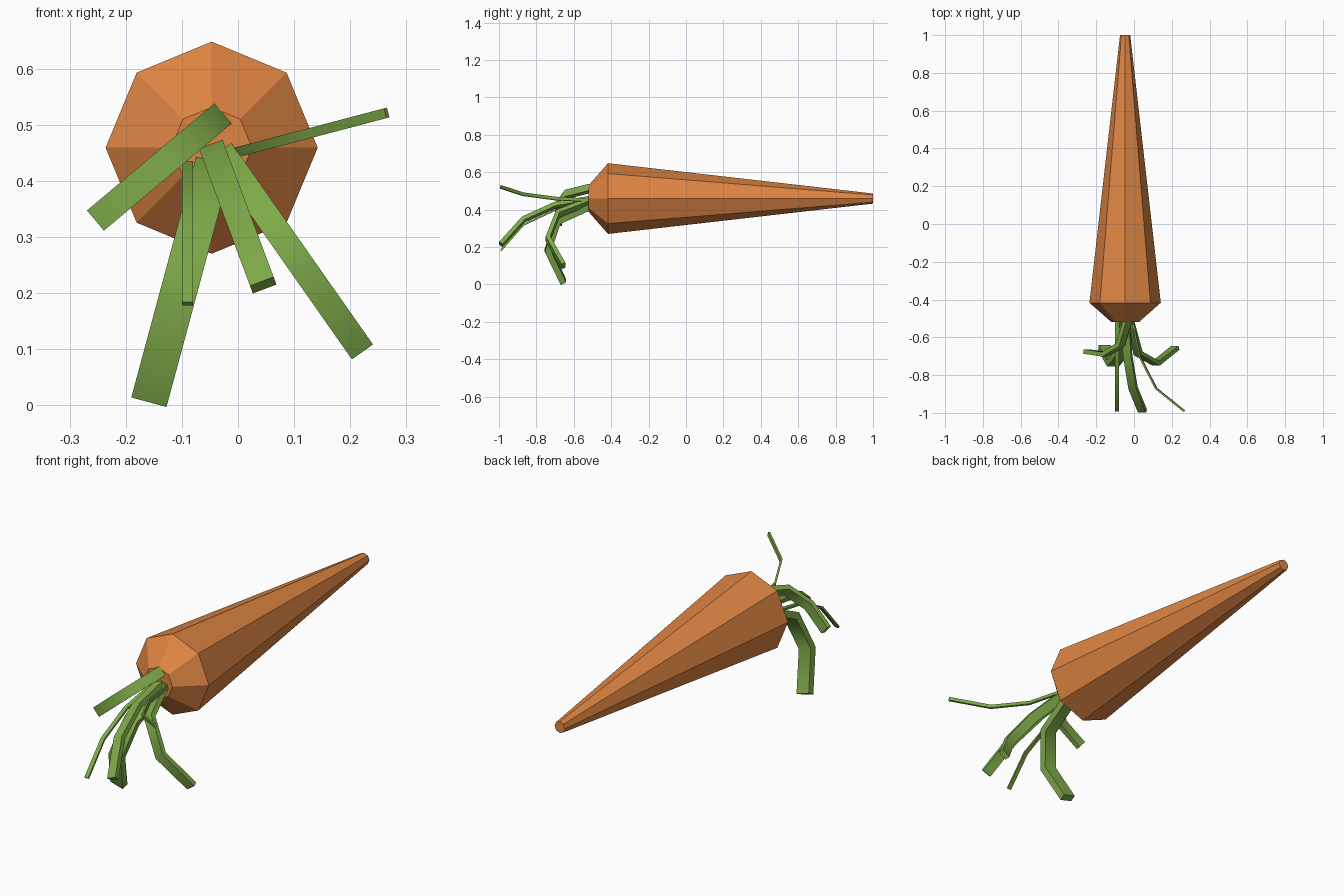
import bpy, bmesh, math
from mathutils import Vector

if "Cube" in bpy.data.objects:
    bpy.data.objects.remove(bpy.data.objects["Cube"])


def material(name, color):
    m = bpy.data.materials.new(name)
    m.diffuse_color = (*color, 1)
    m.use_nodes = True
    m.node_tree.nodes["Principled BSDF"].inputs["Base Color"].default_value = m.diffuse_color
    return m


ORANGE = material("carrot orange", (0.74, 0.235, 0.056))
GREEN = material("leaf green", (0.21, 0.40, 0.067))


def loft(name, rings, mat, smooth_angle=None):
    """Skin a list of equal-sized point rings and cap both ends."""
    bm = bmesh.new()
    loops = [[bm.verts.new(p) for p in ring] for ring in rings]
    n = len(loops[0])
    for a, b in zip(loops, loops[1:]):
        for i in range(n):
            j = (i + 1) % n
            bm.faces.new((a[i], a[j], b[j], b[i]))
    bm.faces.new(loops[0])
    bm.faces.new(loops[-1])
    bmesh.ops.recalc_face_normals(bm, faces=bm.faces)
    mesh = bpy.data.meshes.new(name)
    bm.to_mesh(mesh)
    bm.free()
    mesh.materials.append(mat)
    if smooth_angle:
        mesh.shade_smooth()
        mesh.set_sharp_from_angle(angle=smooth_angle)
    obj = bpy.data.objects.new(name, mesh)
    bpy.context.collection.objects.link(obj)
    return obj


# Root: eight-sided taper lying along y
CX, CZ = -0.047, 0.459
profile = [(-0.52, 0.072), (-0.417, 0.189), (1.0, 0.027)]
loft("carrot_root",
     [[(CX + r * math.cos(i * math.pi / 4), y, CZ + r * math.sin(i * math.pi / 4))
       for i in range(8)] for y, r in profile], ORANGE)


# Stems: rectangular strips that bend in the plane of y and their outward direction
def stem(name, start, end, width, bend):
    s, e = Vector((start[0], 0, start[1])), Vector((end[0], 0, end[1]))
    forward = Vector((0, 1, 0))
    side = (e - s).normalized().cross(forward)
    path = [s.lerp(e, f) + forward * y for y, f in bend]
    rings = []
    for i, p in enumerate(path):
        before = (p - path[i - 1]).normalized() if i else None
        after = (path[i + 1] - p).normalized() if i < len(path) - 1 else None
        tangent = ((before or after) + (after or before)).normalized()
        miter = tangent.dot(after or before)
        w = side * width / 2
        t = side.cross(tangent) * width / 4 / miter
        rings.append([p + w + t, p - w + t, p - w - t, p + w - t])
    loft(name, rings, GREEN, math.radians(60))


LONG = [(-0.515, 0), (-0.70, 0.13), (-0.87, 0.45), (-0.99, 1)]
CURL = [(-0.515, 0), (-0.685, 0.19), (-0.738, 0.58), (-0.655, 1)]
SHORT = [(-0.515, 0), (-0.64, 0.17), (-0.69, 0.55), (-0.675, 1)]

stem("stem_left", (-0.035, 0.513), (-0.253, 0.33), 0.047, SHORT)
stem("stem_low_left", (-0.047, 0.42), (-0.157, 0.012), 0.065, CURL)
stem("stem_thin_down", (-0.09, 0.43), (-0.09, 0.181), 0.019, LONG)
stem("stem_middle", (-0.045, 0.455), (0.045, 0.214), 0.045, LONG)
stem("stem_low_right", (-0.024, 0.445), (0.219, 0.099), 0.046, CURL)
stem("stem_thin_right", (-0.005, 0.45), (0.265, 0.521), 0.018, LONG)
